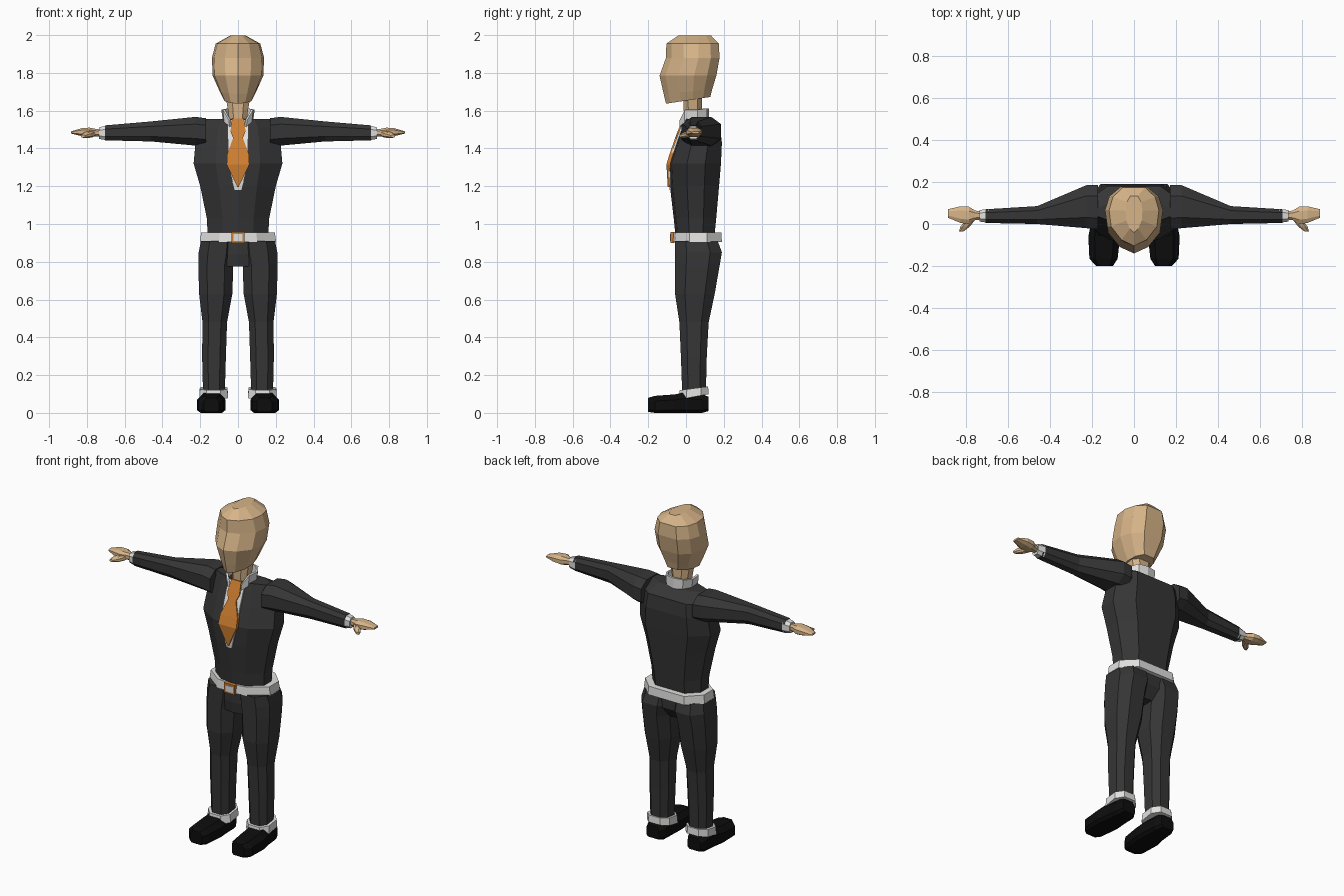
import bpy, bmesh
from mathutils import Vector


def material(name, rgb):
    m = bpy.data.materials.new(name)
    m.diffuse_color = (*rgb, 1)
    return m


SUIT = material("charcoal suit", (0.036, 0.036, 0.036))
SKIN = material("tan skin", (0.68, 0.46, 0.25))
WHITE = material("white cloth", (0.75, 0.75, 0.74))
ORANGE = material("orange", (0.62, 0.21, 0.03))
BLACK = material("black leather", (0.004, 0.004, 0.004))

# unit cross-sections
OCT = [(-.5, -1), (.5, -1), (1, -.5), (1, .5), (.5, 1), (-.5, 1), (-1, .5), (-1, -.5)]
BOXY = [(-.75, -1), (.75, -1), (1, -.7), (1, .4), (.6, 1), (-.6, 1), (-1, .4), (-1, -.7)]
BODY = [(0, -1), (.5, -.88), (1, -.3), (1, .4), (.6, 1),
        (0, 1), (-.6, 1), (-1, .4), (-1, -.3), (-.5, -.88)]
HEAD = [(0, -1), (.5, -.8), (.92, -.35), (1, .2), (.85, .65), (.45, .97),
        (-.45, .97), (-.85, .65), (-1, .2), (-.92, -.35), (-.5, -.8)]
SQUARE = [(-1, -1), (1, -1), (1, 1), (-1, 1)]


def finish(name, bm, mat, mirror=False):
    bmesh.ops.recalc_face_normals(bm, faces=bm.faces)
    me = bpy.data.meshes.new(name)
    bm.to_mesh(me)
    bm.free()
    me.materials.append(mat)
    ob = bpy.data.objects.new(name, me)
    bpy.context.collection.objects.link(ob)
    if mirror:
        ob.modifiers.new("mirror", 'MIRROR')
    return ob


def loft(name, axis, shape, rings, mat, mirror=False):
    """Rings are (position, a0, a1, b0, b1[, tilt]) with a, b the other two axes."""
    bm = bmesh.new()
    others = [i for i in range(3) if i != axis]
    loops = []
    for pos, a0, a1, b0, b1, *tilt in rings:
        loop = []
        for u, v in shape:
            p = Vector()
            p[axis] = pos + (tilt[0] * v if tilt else 0)
            p[others[0]] = (a0 + a1) / 2 + u * (a1 - a0) / 2
            p[others[1]] = (b0 + b1) / 2 + v * (b1 - b0) / 2
            loop.append(bm.verts.new(p))
        loops.append(loop)
    n = len(shape)
    for lo, hi in zip(loops, loops[1:]):
        for i in range(n):
            j = (i + 1) % n
            bm.faces.new((lo[i], lo[j], hi[j], hi[i]))
    bm.faces.new(loops[0])
    bm.faces.new(loops[-1])
    return finish(name, bm, mat, mirror)


def sym(rows):
    """Rows (z, half width, front, back[, tilt]) to centred rings."""
    return [(z, -w, w, f, b, *t) for z, w, f, b, *t in rows]


# jacket body
chest = [(0.93, .16, -.055, .15), (1.03, .165, -.065, .16), (1.2, .2, -.085, .175),
         (1.32, .235, -.092, .185), (1.43, .225, -.055, .19), (1.51, .21, -.025, .18),
         (1.555, .17, -.005, .11)]
loft("jacket", 2, BODY, sym(chest), SUIT)

# sleeves, shirt cuffs, hands
loft("sleeve", 0, OCT, [(.17, -.025, .185, 1.41, 1.56), (.225, -.02, .185, 1.415, 1.567),
                        (.46, .0, .085, 1.437, 1.543), (.705, .005, .07, 1.443, 1.522)],
     SUIT, True)
loft("shirt_cuff", 0, OCT, [(.69, .005, .072, 1.443, 1.522), (.735, .012, .066, 1.45, 1.512)],
     WHITE, True)
loft("hand", 0, OCT, [(.72, .022, .058, 1.465, 1.502), (.755, .018, .064, 1.463, 1.504),
                      (.785, .0, .082, 1.46, 1.51), (.825, .005, .084, 1.465, 1.508),
                      (.885, .03, .07, 1.479, 1.49)], SKIN, True)
loft("thumb", 1, OCT, [(.02, .755, .80, 1.46, 1.495), (-.012, .78, .825, 1.455, 1.485),
                       (-.035, .81, .832, 1.458, 1.472)], SKIN, True)


def chest_front(z):
    for a, b in zip(chest, chest[1:]):
        if a[0] <= z <= b[0]:
            return a[2] + (b[2] - a[2]) * (z - a[0]) / (b[0] - a[0])
    return chest[-1][2]


def front_plate(name, rows, lift, mat):
    loft(name, 2, SQUARE, [(z, -w, w, chest_front(z) - lift, chest_front(z) + .012)
                           for z, w in rows], mat)


# shirt front and tie
front_plate("shirt_front", [(1.18, .018), (1.32, .054), (1.43, .054), (1.51, .055), (1.55, .055)],
            .004, WHITE)
front_plate("tie", [(1.195, .003), (1.315, .06), (1.37, .057), (1.455, .026),
                    (1.49, .04), (1.558, .032)], .012, ORANGE)

# collar band, open at the front
bm = bmesh.new()
half = [(.04, -.03, 1.515, 1.55), (.068, -.005, 1.54, 1.605), (.075, .06, 1.55, 1.605),
        (.05, .105, 1.55, 1.612), (0, .115, 1.55, 1.612)]
path = half + [(-x, y, a, b) for x, y, a, b in half[-2::-1]]
pairs = [(bm.verts.new((x, y, a)), bm.verts.new((x * 1.1, y, b))) for x, y, a, b in path]
for p, q in zip(pairs, pairs[1:]):
    bm.faces.new((p[0], q[0], q[1], p[1]))
collar = finish("collar", bm, WHITE)
thick = collar.modifiers.new("thickness", 'SOLIDIFY')
thick.thickness = .012
thick.offset = 0

# neck and head
loft("neck", 2, OCT, sym([(1.53, .045, -.01, .08), (1.6, .052, -.012, .085),
                          (1.72, .075, -.015, .085)]), SKIN)
loft("head", 2, HEAD, sym([(1.655, .075, -.106, .132, .018), (1.70, .097, -.118, .142, .012),
                           (1.785, .134, -.14, .165), (1.88, .138, -.106, .182),
                           (1.955, .118, -.104, .178), (1.998, .04, -.04, .135)]), SKIN)

# belt and buckle
loft("belt", 2, BODY, sym([(.905, .202, -.075, .19), (.955, .195, -.07, .187)]), WHITE)
loft("buckle_frame", 1, SQUARE, [(-.081, -.035, .035, .9, .958), (-.06, -.035, .035, .9, .958)], ORANGE)
loft("buckle_plate", 1, SQUARE, [(-.084, -.024, .024, .911, .947), (-.07, -.024, .024, .911, .947)], WHITE)

# trousers
loft("trouser_seat", 2, BODY, sym([(.775, .12, -.05, .12), (.84, .19, -.058, .165),
                                   (.92, .19, -.058, .165)]), SUIT)
loft("trouser_leg", 2, OCT, [(.1, .07, .185, -.02, .105), (.3, .064, .19, -.027, .11),
                             (.48, .058, .188, -.035, .12), (.63, .03, .206, -.058, .152),
                             (.78, .025, .21, -.058, .178), (.85, .012, .208, -.058, .19),
                             (.91, .01, .196, -.058, .168)], SUIT, True)
loft("trouser_cuff", 2, OCT, [(.085, .052, .205, -.037, .12, .014),
                              (.13, .056, .202, -.033, .117, .01)], WHITE, True)

# shoes
loft("shoe", 1, BOXY, [(-.2, .1, .18, .005, .08), (-.165, .078, .212, 0, .09),
                       (-.06, .066, .217, 0, .098), (.0, .07, .205, 0, .11),
                       (.085, .075, .195, 0, .1), (.12, .095, .18, .01, .085)], BLACK, True)
